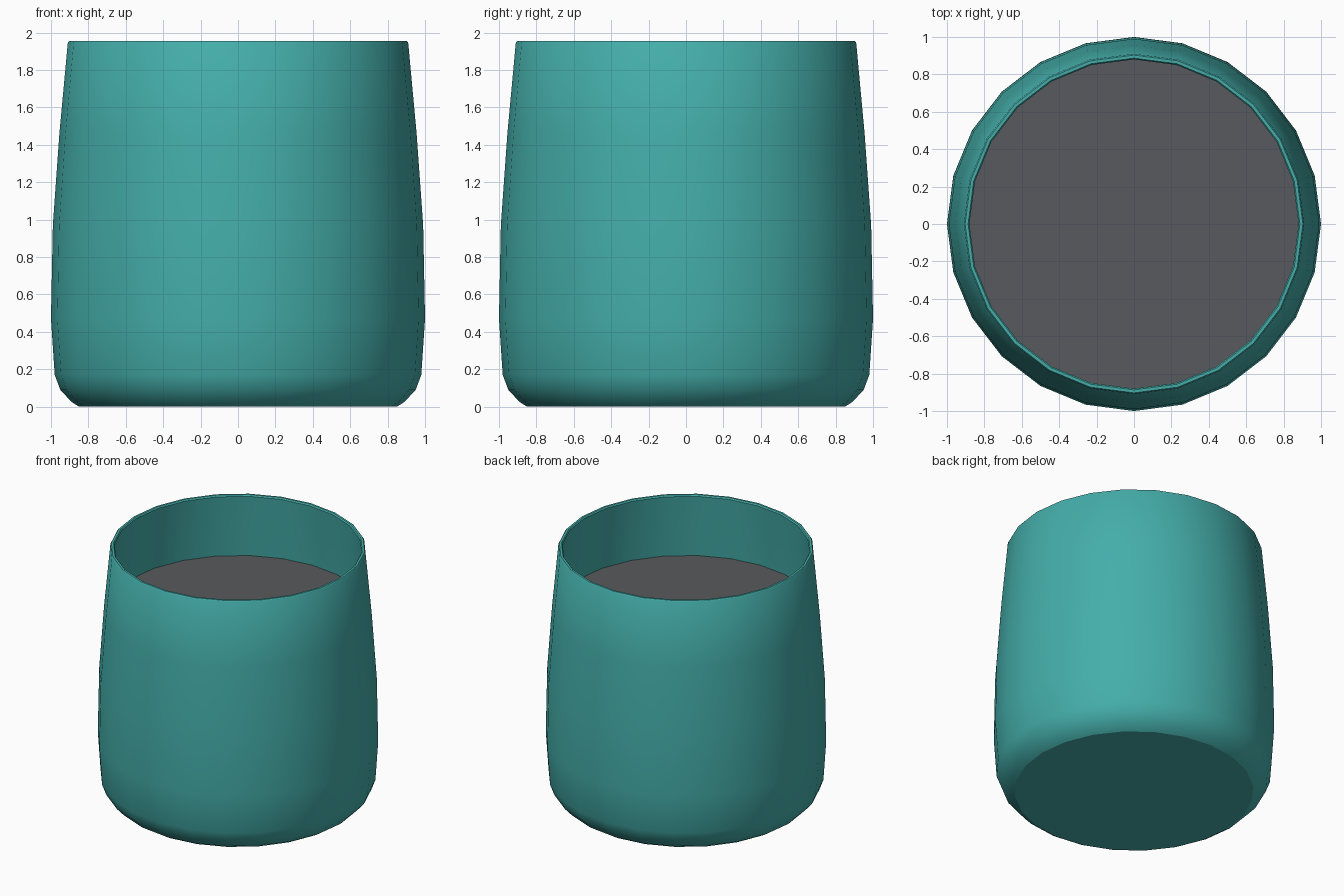
import bpy, bmesh, math

if "Cube" in bpy.data.objects:
    bpy.data.objects.remove(bpy.data.objects["Cube"])

SIDES = 24


def material(name, rgb):
    m = bpy.data.materials.new(name)
    m.diffuse_color = (*rgb, 1)
    m.use_nodes = True
    m.node_tree.nodes["Principled BSDF"].inputs["Base Color"].default_value = m.diffuse_color
    return m


def lathe(name, profile, mat):
    """Spin (radius, height) points around z; radius 0 is a pole."""
    bm = bmesh.new()
    rings = []
    for r, z in profile:
        n = 1 if r == 0 else SIDES
        rings.append([bm.verts.new((r * math.cos(2 * math.pi * i / SIDES),
                                    r * math.sin(2 * math.pi * i / SIDES), z))
                      for i in range(n)])
    for a, b in zip(rings, rings[1:]):
        for i in range(SIDES):
            j = (i + 1) % SIDES
            if len(a) == 1:
                bm.faces.new((a[0], b[j], b[i]))
            elif len(b) == 1:
                bm.faces.new((a[i], a[j], b[0]))
            else:
                bm.faces.new((a[i], a[j], b[j], b[i]))
    me = bpy.data.meshes.new(name)
    bm.to_mesh(me)
    bm.free()
    me.materials.append(mat)
    ob = bpy.data.objects.new(name, me)
    bpy.context.collection.objects.link(ob)
    bpy.ops.object.select_all(action='DESELECT')
    ob.select_set(True)
    bpy.context.view_layer.objects.active = ob
    bpy.ops.object.shade_smooth_by_angle(angle=math.radians(32))
    return ob


teal = material("teal_glaze", (0.058, 0.423, 0.402))
grey = material("dark_grey", (0.095, 0.102, 0.109))

# Cup: underside, rounded foot, tapering wall, rim, inner wall and floor
lathe("cup", [(0, 0), (0.85, 0), (0.89, 0.025), (0.95, 0.09), (0.98, 0.17),
              (1.0, 0.47), (0.99, 0.97), (0.955, 1.46), (0.91, 1.945),
              (0.903, 1.955), (0.887, 1.955), (0.88, 1.945),
              (0.925, 1.46), (0.96, 0.97), (0.97, 0.47), (0.95, 0.18),
              (0.85, 0.04), (0, 0.04)], teal)

# Flat filling surface inside the cup
lathe("filling", [(0.926, 1.46), (0, 1.46)], grey)
